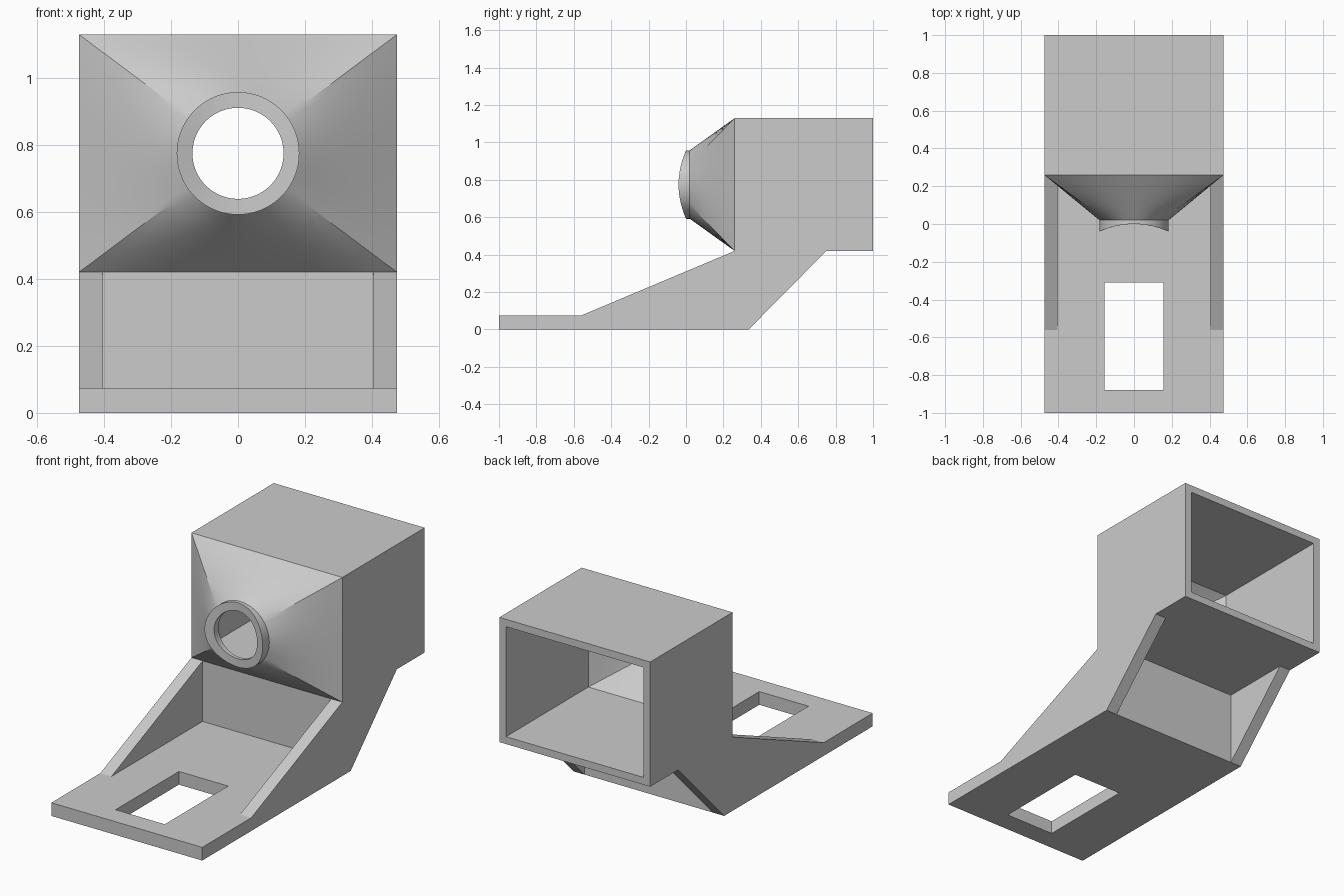
import bpy, bmesh, math

cube = bpy.data.objects.get("Cube")
if cube:
    bpy.data.objects.remove(cube, do_unlink=True)

GREY = (0.6, 0.6, 0.6, 1.0)
grey = bpy.data.materials.new("light grey plastic")
grey.use_nodes = True
grey.diffuse_color = GREY
grey.node_tree.nodes["Principled BSDF"].inputs["Base Color"].default_value = GREY

HALF_W = 0.475           # half width of the whole model
LOW, HIGH = 0.42, 1.13   # bottom and top of the housing
MID = (LOW + HIGH) / 2
HALF_H = (HIGH - LOW) / 2
FRONT, BACK = 0.26, 1.0  # housing depth
PLATE = 0.075            # base plate thickness
BASE_END = 0.335
WALL = 0.042
PER_SIDE = 20            # duct points on each side of its section


def finish(name, bm, smooth=False):
    bmesh.ops.recalc_face_normals(bm, faces=bm.faces)
    mesh = bpy.data.meshes.new(name)
    bm.to_mesh(mesh)
    bm.free()
    mesh.materials.append(grey)
    obj = bpy.data.objects.new(name, mesh)
    bpy.context.collection.objects.link(obj)
    if smooth:
        bpy.ops.object.select_all(action="DESELECT")
        obj.select_set(True)
        bpy.context.view_layer.objects.active = obj
        bpy.ops.object.shade_smooth_by_angle(angle=math.radians(25))
    return obj


def loop_solid(name, rings, smooth=False):
    """Skin equal rings in order and join the last back to the first."""
    bm = bmesh.new()
    rows = [[bm.verts.new(p) for p in ring] for ring in rings]
    n = len(rows[0])
    for r, a in enumerate(rows):
        b = rows[(r + 1) % len(rows)]
        for i in range(n):
            j = (i + 1) % n
            bm.faces.new((a[i], a[j], b[j], b[i]))
    return finish(name, bm, smooth)


def prism(name, profile, x0, x1):
    """Extrude a (y, z) profile across x."""
    bm = bmesh.new()
    face = bm.faces.new([bm.verts.new((x0, y, z)) for y, z in profile])
    new = bmesh.ops.extrude_face_region(bm, geom=[face])["geom"]
    bmesh.ops.translate(bm, vec=(x1 - x0, 0, 0),
                        verts=[v for v in new if isinstance(v, bmesh.types.BMVert)])
    return finish(name, bm)


def rect_ring(hw, hh, y):
    corners = [(hw, hh), (-hw, hh), (-hw, -hh), (hw, -hh)]
    ring = []
    for k, (ax, az) in enumerate(corners):
        bx, bz = corners[(k + 1) % 4]
        for i in range(PER_SIDE):
            t = i / PER_SIDE
            ring.append((ax + (bx - ax) * t, y, MID + az + (bz - az) * t))
    return ring


def round_ring(r, depth):
    """Circle whose arcs meet in line with the housing corners."""
    a = math.atan2(HALF_H, HALF_W)
    stops = [a, math.pi - a, math.pi + a, 2 * math.pi - a, 2 * math.pi + a]
    ring = []
    for k in range(4):
        for i in range(PER_SIDE):
            t = stops[k] + (stops[k + 1] - stops[k]) * i / PER_SIDE
            x = r * math.cos(t)
            ring.append((x, depth(x), MID + r * math.sin(t)))
    return ring


def blend(a, b, steps):
    """Rings from a to b along straight rulings, ends included."""
    return [[tuple(p + (q - p) * s / steps for p, q in zip(u, v))
             for u, v in zip(a, b)] for s in range(steps + 1)]


# Hollow housing, funnel and eyepiece rim as one continuous skin
def neck(x):
    return 0.02


def rim(x):
    return math.sqrt(0.44 ** 2 - x * x) - 0.44


R_OUT, R_IN = 0.183, 0.136
outer_funnel = blend(rect_ring(HALF_W, HALF_H, FRONT), round_ring(R_OUT, neck), 6)
inner_funnel = blend(round_ring(R_IN, neck),
                     rect_ring(HALF_W - WALL, HALF_H - WALL, FRONT), 6)
loop_solid("housing_and_funnel",
           [rect_ring(HALF_W, HALF_H, BACK)] + outer_funnel
           + [round_ring(R_OUT, rim), round_ring(R_IN, rim)] + inner_funnel
           + [rect_ring(HALF_W - WALL, HALF_H - WALL, BACK)], smooth=True)


# Base plate with a rectangular slot
def flat_rect(hw, y0, y1, z):
    return [(-hw, y0, z), (hw, y0, z), (hw, y1, z), (-hw, y1, z)]


outer = (HALF_W, -1.0, BASE_END)
slot = (0.155, -0.88, -0.31)
loop_solid("base_plate", [flat_rect(*outer, 0), flat_rect(*outer, PLATE),
                          flat_rect(*slot, PLATE), flat_rect(*slot, 0)])

# Side brackets, sloping up to the housing
INNER = 0.405
bracket = [(-0.56, PLATE), (BASE_END, PLATE), (BASE_END, 0), (0.75, LOW), (FRONT, LOW)]
for side, s in (("left", 1), ("right", -1)):
    prism(side + "_bracket", bracket, s * INNER, s * HALF_W)

# Upright wall between the brackets
upright = [(FRONT, PLATE), (BASE_END, PLATE), (BASE_END, LOW), (FRONT, LOW)]
prism("upright_wall", upright, -INNER, INNER)
